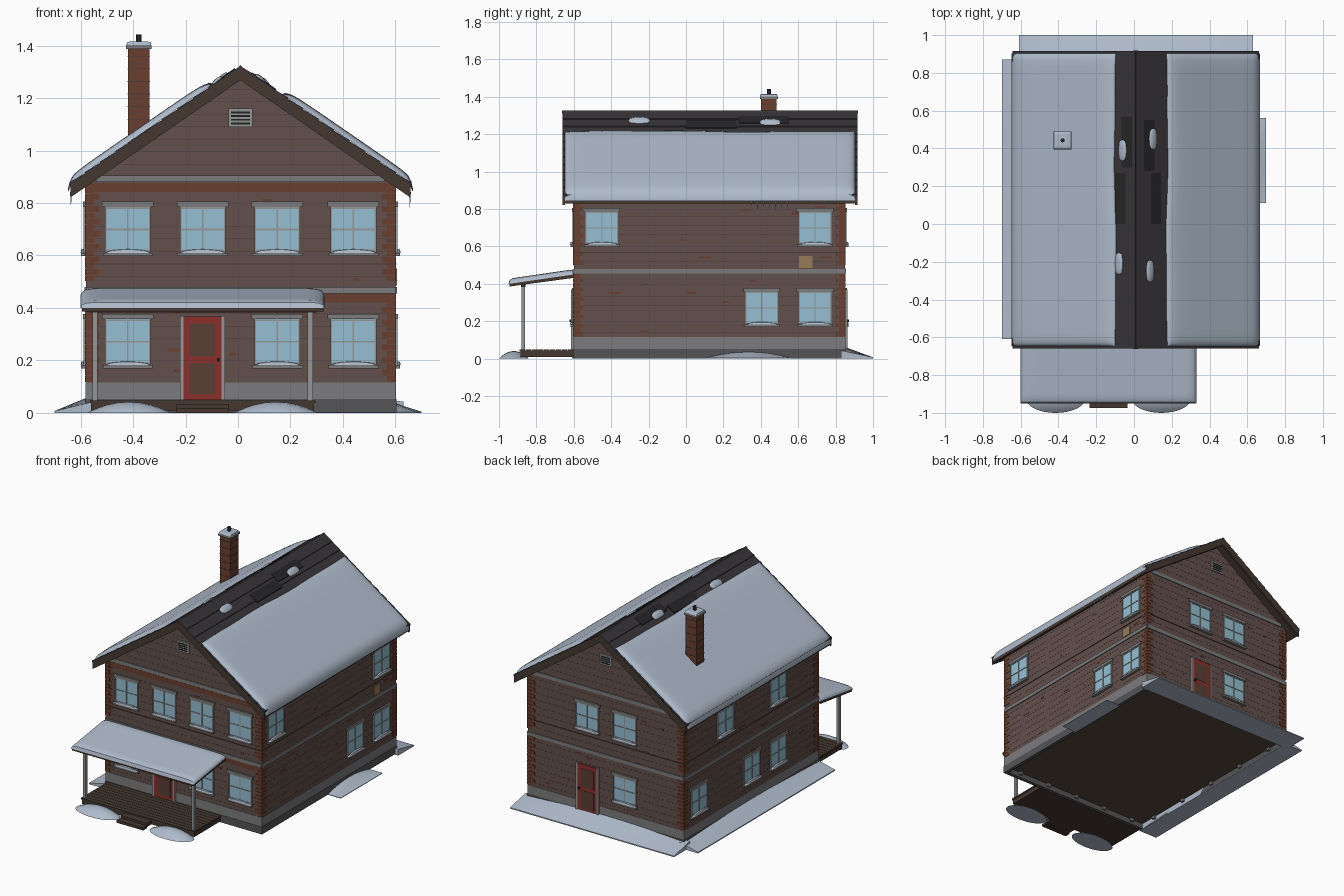
import bpy, bmesh, math, random
from mathutils import Vector

if "Cube" in bpy.data.objects:
    bpy.data.objects.remove(bpy.data.objects["Cube"])

random.seed(4)
COL = dict(wall=(.125, .08, .072), brick=(.14, .05, .03), stone=(.2, .2, .21), dark=(.09, .09, .095),
           trim=(.3, .31, .31), glass=(.3, .52, .65), snow=(.43, .5, .6), wood=(.06, .04, .03), floor=(.09, .065, .045),
           roof=(.04, .035, .04), patch=(.02, .02, .022), red=(.27, .03, .025), screen=(.1, .05, .035),
           tan=(.3, .2, .09), line=(.07, .045, .04), black=(.015, .015, .015), ice=(.5, .6, .7))
MATS, PARTS = {}, {}
for k, c in COL.items():
    MATS[k] = bpy.data.materials.new(k)
    MATS[k].diffuse_color = (*c, 1)


def part(name, mat):
    if name not in PARTS:
        PARTS[name] = (bmesh.new(), mat)
    return PARTS[name][0]


def prism(name, mat, a, b):
    """Solid between two matching loops of points."""
    bm = part(name, mat)
    va, vb = [bm.verts.new(p) for p in a], [bm.verts.new(p) for p in b]
    n = len(va)
    fs = [bm.faces.new(va), bm.faces.new(vb[::-1])]
    fs += [bm.faces.new((va[i], vb[i], vb[(i + 1) % n], va[(i + 1) % n])) for i in range(n)]
    bmesh.ops.recalc_face_normals(bm, faces=fs)


def box(name, mat, x0, x1, y0, y1, z0, z1):
    q = [(x0, y0), (x1, y0), (x1, y1), (x0, y1)]
    prism(name, mat, [(*p, z0) for p in q], [(*p, z1) for p in q])


def dome(u, v, n=5):
    return math.sqrt(max(0, (1 - abs(u) ** n) * (1 - abs(v) ** n)))


def slab(u, v):
    return math.sqrt(max(0, (1 - abs(u) ** 8) * (1 - abs(v) ** 40)))


def pillow(name, fn, h=dome, mat="snow", n=8, m=12):
    """Soft snow sheet: fn maps u, v, height to space."""
    bm = part(name, mat)
    ease = lambda i, k: math.sin(math.pi / 2 * (2 * i / k - 1))
    uv = [[(ease(i, n), ease(j, m)) for j in range(m + 1)] for i in range(n + 1)]
    top = [[bm.verts.new(fn(u, v, h(u, v))) for u, v in r] for r in uv]
    bot = [[bm.verts.new(fn(u, v, 0)) for u, v in r] for r in uv]
    new = []
    for g in (top, bot):
        new += [bm.faces.new((g[i][j], g[i + 1][j], g[i + 1][j + 1], g[i][j + 1])) for i in range(n) for j in range(m)]
    rim = [(i, 0) for i in range(n)] + [(n, j) for j in range(m)] + [(i, m) for i in range(n, 0, -1)] + [(0, j) for j in range(m, 0, -1)]
    for (a, b), (c, d) in zip(rim, rim[1:] + rim[:1]):
        new.append(bm.faces.new((top[a][b], top[c][d], bot[c][d], bot[a][b])))
    for f in new:
        f.smooth = True
    bmesh.ops.remove_doubles(bm, verts=[v for g in (top, bot) for r in g for v in r], dist=1e-5)
    bmesh.ops.recalc_face_normals(bm, faces=bm.faces[:])


# Wall-relative coordinates: u along the wall, z up, d outward
X0, X1, Y0, Y1 = -.58, .6, -.6, .85
WALL = dict(front=lambda u, z, d: (u, Y0 - d, z), back=lambda u, z, d: (u, Y1 + d, z),
            left=lambda u, z, d: (X0 - d, u, z), right=lambda u, z, d: (X1 + d, u, z))


def wbox(name, mat, w, u0, u1, z0, z1, d, d0=-.004):
    q = [(u0, z0), (u1, z0), (u1, z1), (u0, z1)]
    prism(name, mat, [WALL[w](*p, d0) for p in q], [WALL[w](*p, d) for p in q])


# Main body, hollow foundation ring with joist ends below the floor
CX, RZ, SL = .009, 1.322, .69
prof = [(X0, .05), (X1, .05), (X1, .868), (CX, 1.275), (X0, .868)]
prism("house_walls", "wall", [(x, Y0, z) for x, z in prof], [(x, Y1, z) for x, z in prof])
box("foundation", "stone", X0 - .002, X1 + .002, Y0 - .002, Y1 + .002, .052, .115)
box("floor_underside", "floor", X0 + .005, X1 - .005, Y0 + .005, Y1 - .005, .04, .053)
for w in WALL:
    a, b = (X0, X1) if w in ("front", "back") else (Y0, Y1)
    wbox("foundation_footing", "dark", w, a - .004, b + .004, .002, .052, .004, -.02)
    for i in range(5):
        u = a + (b - a) * (i + .5) / 5
        wbox("joist_ends", "stone", w, u - .012, u + .012, .02, .042, -.018, -.034)

# Siding courses, loose bricks, belts
for w in WALL:
    gable = w in ("front", "back")
    a, b = (X0, X1) if gable else (Y0, Y1)
    z = .14
    while z < (1.24 if gable else .86):
        half = min(.59, (1.275 - z) / SL)
        lo, hi = (max(a, CX - half), min(b, CX + half)) if gable else (a, b)
        wbox("siding_lines", "line", w, lo, hi, z, z + .0015, .0007)
        z += .0475
    for _ in range(16):
        u, z = random.uniform(a + .08, b - .12), .14 + .0158 * random.randint(0, 43)
        wbox("loose_bricks", "brick", w, u, u + random.uniform(.02, .06), z, z + .011, .0015)
    wbox("stone_belts", "stone", w, a, b, .455, .48, .006)
    wbox("sill_belts", "line", w, a - .004, b + .004, .565, .57, .004)
    if gable:
        wbox("stone_belts", "stone", w, CX - .55, CX + .55, .88, .905, .006)
        # Louvred gable vent
        wbox("gable_vent", "trim", w, CX - .046, CX + .046, 1.09, 1.16, .008)
        for i in range(4):
            wbox("vent_slots", "black", w, CX - .036, CX + .036, 1.1 + i * .014, 1.107 + i * .014, .011)
for z in (.42, .842):
    wbox("brick_friezes", "brick", "front", X0, X1, z, z + .034, .001)

# Corner quoins
for sx, cx in ((-1, X0), (1, X1)):
    for sy, cy in ((-1, Y0), (1, Y1)):
        for i in range(31):
            z = .118 + i * .024
            if .44 < z < .48:
                continue
            lx, ly = (.052, .032) if i % 2 else (.032, .052)
            xs, ys = sorted((cx + sx * .003, cx - sx * lx)), sorted((cy + sy * .003, cy - sy * ly))
            box("corner_quoins", "brick", *xs, *ys, z, z + .0225)


# Windows
def window(w, u, z):
    h = .087
    wbox("window_glass", "glass", w, u - h, u + h, z, z + .175, .004)
    for a in (u - h, u + h - .006, u - .003):
        wbox("window_frames", "trim", w, a, a + .006, z, z + .175, .008)
    for a in (z + .006, z + .086, z + .168):
        wbox("window_frames", "trim", w, u - h, u + h, a, a + .006, .0075)
    wbox("window_lintels", "stone", w, u - h - .011, u + h + .011, z + .175, z + .195, .01)
    wbox("window_sills", "stone", w, u - h - .008, u + h + .008, z - .012, z, .018)
    pillow("sill_snow", lambda p, q, t: WALL[w](u + q * .088, z + t * .014, .011 + .009 * p),
           lambda p, q: dome(p, q) * (.4 + .6 * (1 - q * q)), n=4, m=8)


LOW, UP = .182, .61
for w, lows, ups in (("front", (-.42, .15, .44), (-.42, -.135, .15, .44)), ("back", (-.135,), (-.135, .15)),
                     ("right", (.405, .69), (-.45, .69)), ("left", (-.165, .12, .69), (-.165, .405))):
    for u in lows:
        window(w, u, LOW)
    for u in ups:
        window(w, u, UP)

# Doors
for w, u in (("front", -.135), ("back", .145)):
    for s in (-1, 1):
        wbox("door_trim", "trim", w, u + s * .079 - .007, u + s * .079 + .007, .05, .37, .014)
    wbox("door_leaf", "red", w, u - .072, u + .072, .05, .368, .01)
    wbox("door_panels", "screen", w, u - .05, u + .05, .215, .34, .012)
    wbox("door_panels", "screen", w, u - .05, u + .05, .07, .19, .012)
    wbox("door_handle", "black", w, u + .055, u + .064, .195, .21, .022)
# Side wall meter box
wbox("wall_box", "tan", "right", .605, .675, .485, .55, .006)


# Roof: horizontal run s from ridge, vertical lift t
def rp(sd, s, y, t=0):
    return Vector((CX + sd * s, y, RZ - SL * s + t))


RY0, RY1, RUN = -.66, .917, .648
for sd in (-1, 1):
    q = [(0, -.006), (RUN, -.006), (RUN, -.045), (0, -.045)]
    prism("roof_deck", "wood", *[[rp(sd, s, y, t) for s, t in q] for y in (RY0 + .008, RY1 - .008)])
    n = 11
    for k in range(n):
        a, b = RUN * k / n, RUN * (k + 1) / n + .004
        q = [(a, -.006), (a, .0), (b, .005), (b, -.006)]
        prism("roof_shingles", "roof", *[[rp(sd, s, y, t) for s, t in q] for y in (RY0, RY1)])
    for ya, yb in ((RY0, RY0 + .014), (RY1 - .014, RY1)):
        q = [(0, -.004), (RUN, -.004), (RUN, -.054), (0, -.054)]
        prism("barge_boards", "wood", *[[rp(sd, s, y, t) for s, t in q] for y in (ya, yb)])
    for s, y in ((.02, .3), (.055, .0)) if sd < 0 else ((.045, .28), (.08, .0)):
        q = [(s, 0), (s, .007), (s + .055, .007), (s + .055, 0)]
        prism("roof_patches", "patch", *[[rp(sd, i, j, t) for i, t in q] for j in (y, y + .27)])
    # Main snow blankets, draped over the eave
    s0, s1 = (.108, .657) if sd < 0 else (.165, .657)

    def blanket(u, v, t):
        top = s0 + .004 * math.sin(v * 4) + .002 * math.sin(v * 9)
        drop = .03 * max(0, (u - .93) / .07)
        return rp(sd, top + (s1 - top) * (u + 1) / 2, .128 + .775 * v, .003 - drop) + Vector((sd * .011, 0, .021)) * t
    pillow("roof_snow", blanket, slab, n=20, m=30)
    # Small leftover snow lumps near the ridge
    for x, y in ((-.06, .39), (-.08, -.21)) if sd < 0 else ((.1, .45), (.085, -.25)):
        pillow("snow_lumps", lambda u, v, t: rp(sd, abs(x - CX) + u * .021 * math.sqrt(1 - v * v * .45),
                                                y + v * .057 * math.sqrt(1 - u * u * .3), .003 + t * .014), lambda u, v: dome(u, v, 2))
    # Icicles
    for i in range(7):
        y = .35 + i * .032
        p = rp(sd, RUN - .002, y, -.035)
        r, ln = .004, random.uniform(.03, .06)
        prism("icicles", "ice", [p + Vector((r * math.cos(k * 1.257), r * math.sin(k * 1.257), 0)) for k in range(5)],
              [p + Vector((.0004 * math.cos(k * 1.257), .0004 * math.sin(k * 1.257), -ln)) for k in range(5)])
q = [(-.014, -.012), (0, .004), (.014, -.012), (0, -.006)]
prism("ridge_cap", "roof", *[[(CX + x, y, RZ + z) for x, z in q] for y in (RY0 - .002, RY1 + .002)])

# Chimney
HX, HY = -.378, .443
box("chimney", "brick", HX - .041, HX + .041, HY - .041, HY + .041, .98, 1.39)
for i in range(7):
    z = 1.07 + i * .048
    box("chimney_courses", "line", HX - .0425, HX + .0425, HY - .0425, HY + .0425, z, z + .003)
box("chimney_cap", "stone", HX - .048, HX + .048, HY - .048, HY + .048, 1.388, 1.402)
pillow("chimney_snow", lambda u, v, t: (HX + u * .048, HY + v * .048, 1.4 + t * .016), lambda u, v: dome(u, v, 12))
ring = [(HX + .011 * math.cos(k * math.pi / 6), HY + .011 * math.sin(k * math.pi / 6)) for k in range(12)]
prism("chimney_flue", "black", [(*p, 1.39) for p in ring], [(*p, 1.442) for p in ring])

# Porch
for i in range(9):
    y = -.89 + i * .0324
    box("porch_deck_boards", "wood", -.565, .295, y, y + .03, .038, .048)
box("porch_deck_frame", "wood", -.56, .29, -.885, Y0, .008, .04)
box("porch_steps", "wood", -.235, -.035, -.935, -.885, .008, .034)
box("porch_steps", "wood", -.235, -.035, -.975, -.935, 0, .018)
for x in (-.545, .275):
    box("porch_posts", "trim", x - .01, x + .01, -.88, -.86, .045, .4)
box("porch_beam", "wood", -.57, .3, -.882, -.858, .383, .402)
q = [(Y0, .452), (-.943, .402), (-.943, .386), (Y0, .432)]
prism("porch_roof", "wood", *[[(x, y, z) for y, z in q] for x in (-.595, .325)])
pillow("porch_snow", lambda u, v, t: (-.135 + v * .465, -.773 + u * .176, .425 + u * .0255 + t * .028),
       lambda u, v: dome(u, v, 24), n=12, m=30)

# Ground snow: banks against walls (tucked just under the footing) and drifts by the steps
slope = lambda H: lambda u, v: H * ((1 - u) / 2 * (.55 + .45 * math.cos(v * 1.5)) + .12)
pillow("snow_banks", lambda u, v, t: (X0 - .05 - .07 * u, .13 + .74 * v, t), slope(.058))
pillow("snow_banks", lambda u, v, t: (.01 + .62 * v, Y1 + .065 + .085 * u, t), slope(.062))
pillow("snow_banks", lambda u, v, t: (X1 + .045 + .055 * u, .335 + .225 * v, t),
       lambda u, v: .004 + .036 * (1 - u) / 2 * (1 - v * v))
for x in (-.415, .145):
    pillow("snow_drifts", lambda u, v, t: (x + .16 * v * math.sqrt(1 - u * u / 2), -.92 + .08 * u * math.sqrt(1 - v * v / 2), t * .042),
           lambda u, v: (1 - u * u) * (1 - v * v))

# Turn the collected parts into objects
for name, (bm, mat) in PARTS.items():
    for e in bm.edges:
        if len(e.link_faces) == 2 and e.calc_face_angle(0) > .8:
            e.smooth = False
    me = bpy.data.meshes.new(name)
    bm.to_mesh(me)
    bm.free()
    me.materials.append(MATS[mat])
    bpy.context.collection.objects.link(bpy.data.objects.new(name, me))

for m in bpy.data.materials:
    if m.users and not m.is_grease_pencil:
        m.use_nodes = True
        m.node_tree.nodes["Principled BSDF"].inputs["Base Color"].default_value = m.diffuse_color
